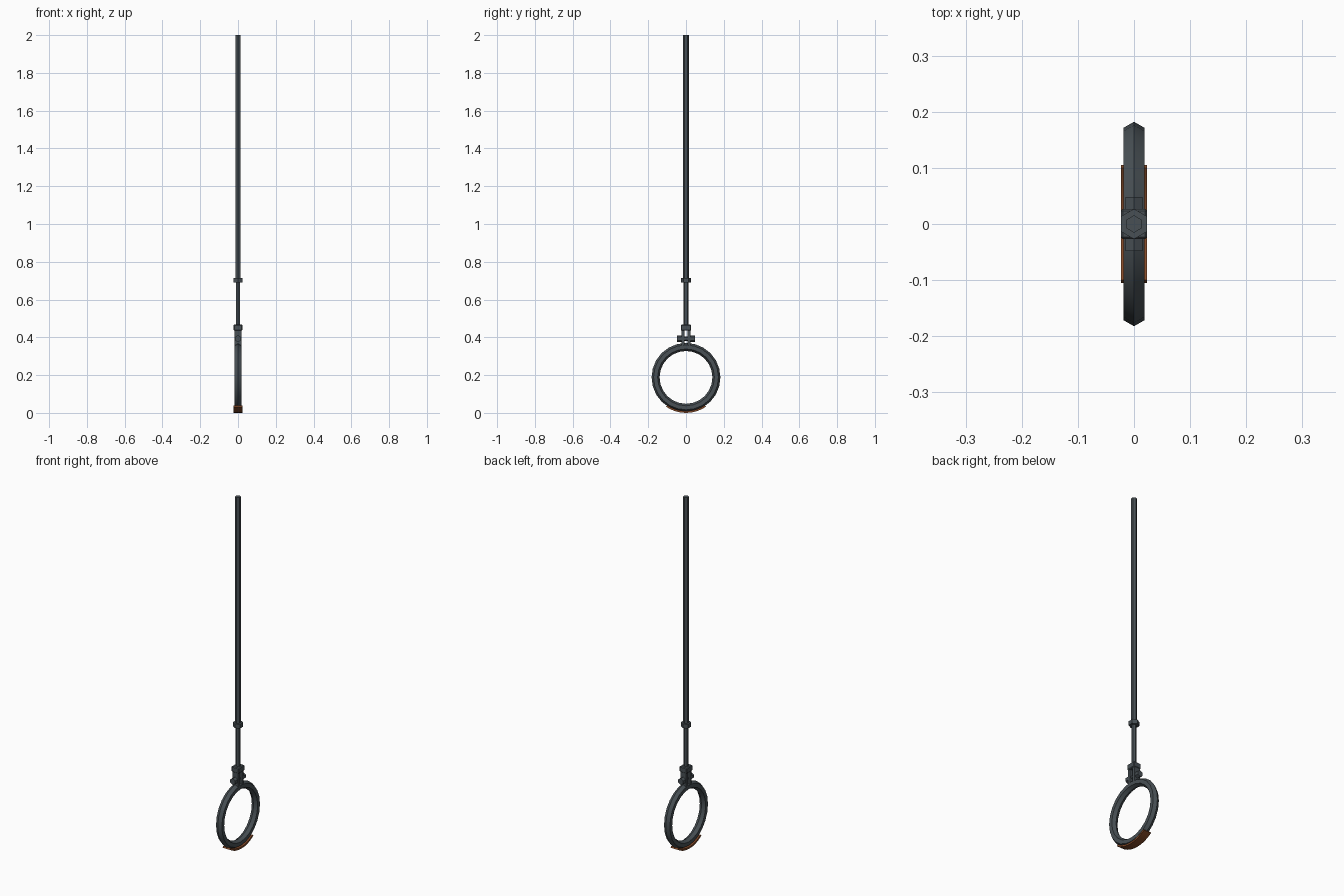
import bpy, bmesh
from math import sin, cos, pi, radians

if "Cube" in bpy.data.objects:
    bpy.data.objects.remove(bpy.data.objects["Cube"])

RING_Z = 0.188


def material(name, color):
    m = bpy.data.materials.new(name)
    m.diffuse_color = color
    m.use_nodes = True
    m.node_tree.nodes["Principled BSDF"].inputs["Base Color"].default_value = m.diffuse_color
    return m


iron = material("dark_iron", (0.065, 0.08, 0.09, 1))
rust = material("rust_leather", (0.22, 0.065, 0.02, 1))


def finish(ob, name, mat, smooth=None):
    ob.name = name
    ob.data.materials.append(mat)
    if smooth:
        bpy.ops.object.select_all(action='DESELECT')
        ob.select_set(True)
        bpy.context.view_layer.objects.active = ob
        bpy.ops.object.shade_smooth_by_angle(angle=radians(smooth))
    return ob


def sweep(name, section, angles, closed, mat):
    """Sweep an (x, radius) section around the ring's x axis."""
    bm = bmesh.new()
    loops = [[bm.verts.new((x, r * sin(a), RING_Z - r * cos(a))) for x, r in section]
             for a in angles]
    n = len(section)
    for i in range(len(loops) - (0 if closed else 1)):
        a, b = loops[i], loops[(i + 1) % len(loops)]
        for j in range(n):
            k = (j + 1) % n
            bm.faces.new((a[j], a[k], b[k], b[j]))
    if not closed:
        bm.faces.new(loops[0])
        bm.faces.new(loops[-1])
    bmesh.ops.recalc_face_normals(bm, faces=bm.faces)
    me = bpy.data.meshes.new(name)
    bm.to_mesh(me)
    bm.free()
    ob = bpy.data.objects.new(name, me)
    bpy.context.collection.objects.link(ob)
    return finish(ob, name, mat, 30)


def hex_bar(name, r, z0, z1):
    """Upright hexagonal bar with points toward front and back."""
    bpy.ops.mesh.primitive_cylinder_add(vertices=6, radius=r, depth=z1 - z0,
                                        location=(0, 0, (z0 + z1) / 2))
    return finish(bpy.context.object, name, iron)


def hex_bolt(name, r, y0, y1):
    """Hexagonal piece lying along y."""
    bpy.ops.mesh.primitive_cylinder_add(vertices=6, radius=r, depth=abs(y1 - y0),
                                        location=(0, (y0 + y1) / 2, 0.393),
                                        rotation=(pi / 2, 0, 0))
    return finish(bpy.context.object, name, iron)


def box(name, size, loc, bevel=0.0):
    bpy.ops.mesh.primitive_cube_add(size=1, location=loc)
    ob = bpy.context.object
    ob.scale = size
    bpy.ops.object.transform_apply(location=False, rotation=False, scale=True)
    if bevel:
        b = ob.modifiers.new("bevel", 'BEVEL')
        b.width, b.segments = bevel, 1
    return finish(ob, name, iron)


# handle ring with hexagonal section
section = [(0.0212 * sin(i * pi / 3), 0.161 + 0.0212 * cos(i * pi / 3)) for i in range(6)]
sweep("ring", section, [2 * pi * i / 24 for i in range(24)], True, iron)

# worn pad wrapped under the ring
pad = [(-0.023, 0.178), (0.023, 0.178), (0.023, 0.188), (-0.023, 0.188)]
sweep("grip_pad", pad, [radians(-34 + 68 * i / 8) for i in range(9)], False, rust)

# long rod with a collar
hex_bar("upper_rod", 0.0155, 0.70, 2.0)
hex_bar("lower_rod", 0.0135, 0.44, 0.70)
hex_bar("collar", 0.027, 0.69, 0.713)

# fork joining rod and ring
box("fork_socket", (0.047, 0.054, 0.032), (0, 0, 0.451), 0.004)
for side, s in (("front", -1), ("back", 1)):
    box("fork_prong_" + side, (0.036, 0.016, 0.10), (0, s * 0.017, 0.392))
    hex_bolt("bolt_head_" + side, 0.018, s * 0.025, s * 0.048)
hex_bolt("bolt_shaft", 0.012, -0.03, 0.03)
